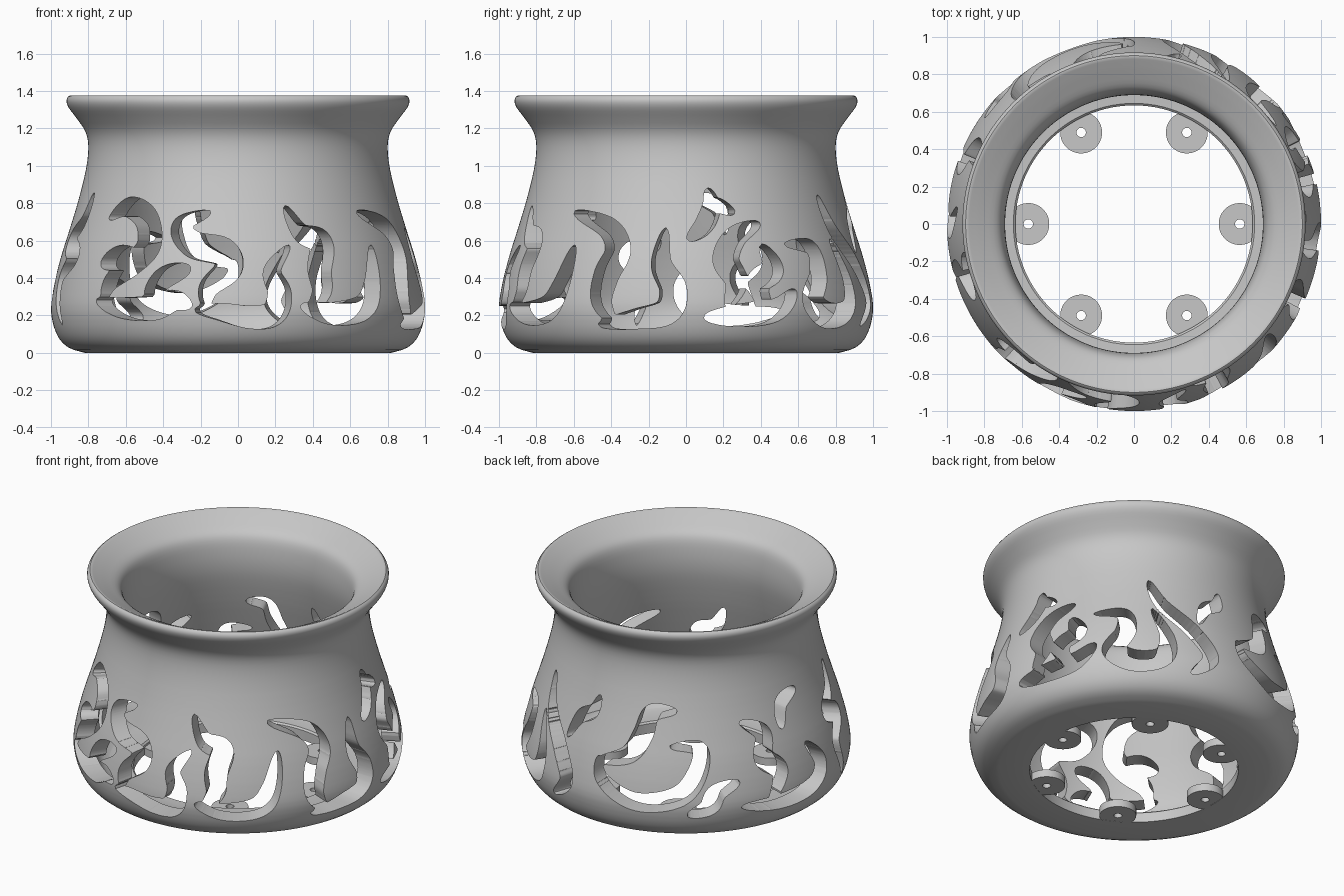
import bpy, bmesh, math
from mathutils import Vector
from mathutils.kdtree import KDTree

default_cube = bpy.data.objects.get("Cube")
if default_cube:
    bpy.data.objects.remove(default_cube, do_unlink=True)

# Single plain material
grey = bpy.data.materials.new("plain_grey")
grey.use_nodes = True
colour = (0.57, 0.57, 0.57, 1)
grey.diffuse_color = colour
grey.node_tree.nodes["Principled BSDF"].inputs["Base Color"].default_value = colour

MEAN_RADIUS = 0.93            # unrolled length per radian
SEGMENTS = 360
SEAM = math.radians(-60)      # angle round from the front where the wall is unrolled
BAND_LOW, BAND_HIGH, BAND_ROWS = 0.09, 0.95, 54


def smooth_path(points, steps):
    """Open Catmull-Rom curve through a few 2D points."""
    pts = [Vector(p) for p in points]
    pts = [pts[0]] + pts + [pts[-1]]
    path = []
    for a, b, c, d in zip(pts, pts[1:], pts[2:], pts[3:]):
        for i in range(steps):
            t = i / steps
            path.append(0.5 * (2 * b + (c - a) * t + (2 * a - 5 * b + 4 * c - d) * t * t
                               + (3 * b - a - 3 * c + d) * t ** 3))
    path.append(pts[-1])
    return path


def around(radius, angle, z):
    return (radius * math.sin(angle), -radius * math.cos(angle), z)


def make_object(name, verts, faces):
    mesh = bpy.data.meshes.new(name)
    mesh.from_pydata(verts, [], faces)
    bm = bmesh.new()
    bm.from_mesh(mesh)
    bmesh.ops.remove_doubles(bm, verts=bm.verts, dist=0.0001)
    bmesh.ops.recalc_face_normals(bm, faces=bm.faces)
    bm.to_mesh(mesh)
    bm.free()
    mesh.materials.append(grey)
    obj = bpy.data.objects.new(name, mesh)
    bpy.context.collection.objects.link(obj)
    bpy.ops.object.select_all(action="DESELECT")
    obj.select_set(True)
    bpy.context.view_layer.objects.active = obj
    bpy.ops.object.shade_smooth_by_angle(angle=math.radians(35))
    return obj


def lathe(verts, faces, profile, segments, closed):
    """Add a (radius, z) profile turned around the z axis."""
    base, n = len(verts), len(profile)
    for s in range(segments):
        verts += [around(r, SEAM + math.tau * s / segments, z) for r, z in profile]
        here, there = base + s * n, base + (s + 1) % segments * n
        for i in range(n if closed else n - 1):
            j = (i + 1) % n
            faces.append((here + i, here + j, there + j, there + i))


# Bowl wall: outside from foot to rim, then inside from rim to floor
wall = smooth_path([
    (.82, 0), (.91, .03), (.97, .1), (1, .22), (.988, .34), (.95, .5), (.9, .66),
    (.852, .82), (.813, .98), (.8, 1.1), (.815, 1.18), (.86, 1.25), (.905, 1.31),
    (.917, 1.35), (.9, 1.375), (.868, 1.363), (.8, 1.328), (.735, 1.29), (.705, 1.245),
    (.692, 1.17), (.69, 1.08), (.703, .98), (.742, .82), (.79, .66), (.84, .5), (.878, .34),
    (.885, .24), (.86, .16), (.81, .1), (.73, .08), (.645, .075)], 3)
crest = max(range(len(wall)), key=lambda i: wall[i].y)
outside, inside = wall[:crest + 1], wall[crest:]


def radius_at(side, z):
    for a, b in zip(side, side[1:]):
        if min(a.y, b.y) <= z <= max(a.y, b.y) and a.y != b.y:
            return a.x + (b.x - a.x) * (z - a.y) / (b.y - a.y)
    return side[-1].x


# Flame openings: strokes of (width, path), going round from the front,
# each path in degrees and hundredths of height
front_left_flame = [
    (.15, [(-51, 72), (-43, 78), (-34, 72), (-31, 58), (-36, 48), (-44, 38), (-46, 28)]),
    (.13, [(-49, 28), (-39, 24), (-27, 24), (-20, 28), (-15, 25)]),
    (.12, [(-29, 30), (-24, 40), (-16, 45)]),
    (.13, [(-49, 48), (-42, 51), (-33, 50)]),
]
front_flame = [
    (.15, [(-10, 75), (-20, 68), (-15, 58), (-5, 54), (-3, 45), (-9, 35), (-10, 25)]),
    (.13, [(-13, 23), (-6, 22), (4, 19), (11, 21), (13, 32), (11, 44), (17, 57)]),
]
front_right_flame = [
    (.14, [(17, 78), (22, 64), (29, 59), (27, 45), (27, 33), (23, 24)]),
    (.14, [(20, 25), (30, 21), (42, 24), (47, 36), (50, 57)]),
]
right_flame = [
    (.15, [(47, 75), (62, 67), (67, 55), (64, 42), (63, 28), (67, 16)]),
    (.14, [(62, 15), (74, 18), (84, 22), (86, 34), (82, 48), (83, 66)]),
]
right_back_flame = [
    (.11, [(98, 87), (99, 78), (96, 68), (91, 61)]),
    (.08, [(97, 78), (101, 79), (107, 75)]),
    (.14, [(116, 69), (107, 62), (103, 50), (106, 38), (103, 25)]),
    (.13, [(96, 19), (107, 20), (119, 23), (126, 33)]),
    (.13, [(116, 24), (113, 37), (119, 45), (116, 57)]),
]
back_right_flame = [
    (.14, [(125, 58), (136, 56), (137, 42), (133, 28), (140, 20), (150, 23), (152, 38), (147, 60)]),
    (.12, [(146, 84), (151, 65), (162, 46), (168, 28), (161, 15)]),
    (.09, [(177, 84), (175, 74), (169, 68), (165, 54)]),
]
back_flame = [
    (.13, [(211, 82), (201, 80), (198, 67), (193, 54), (181, 47)]),
    (.13, [(181, 49), (184, 36), (197, 26), (212, 31), (219, 45), (220, 60), (209, 61)]),
    (.12, [(216, 19), (223, 24), (226, 33), (234, 38)]),
]
left_flame = [
    (.13, [(237, 73), (246, 64), (245, 50), (251, 39), (246, 22)]),
    (.13, [(235, 22), (251, 20), (266, 23), (271, 35), (265, 50)]),
    (.10, [(255, 64), (257, 78), (266, 83)]),
    (.12, [(294, 85), (291, 70), (283, 59), (292, 52), (284, 39), (288, 15)]),
]

# Each stroke becomes a chain of discs that taper towards both ends
discs = []
for group in (front_left_flame, front_flame, front_right_flame, right_flame,
              right_back_flame, back_right_flame, back_flame, left_flame):
    for width, points in group:
        path = smooth_path([(math.radians(a) * MEAN_RADIUS, z / 100) for a, z in points], 16)
        for i, p in enumerate(path):
            taper = max(0.12, math.sin(math.pi * i / (len(path) - 1)) ** 0.55)
            discs.append((p, width / 2 * taper))
tree = KDTree(len(discs))
for i, (p, half) in enumerate(discs):
    tree.insert((p.x, p.y, 0), i)
tree.balance()


def openness(x, z):
    """Positive inside a flame opening, negative in the solid wall."""
    return max((discs[i][1] - distance for _, i, distance in tree.find_range((x, z, 0), 0.11)),
               default=-0.1)


# Unrolled wall as an even grid
left_end, right_end = (MEAN_RADIUS * (SEAM + turn) for turn in (0, math.tau))
flat = [Vector((left_end + (right_end - left_end) * column / SEGMENTS,
                BAND_LOW + (BAND_HIGH - BAND_LOW) * row / BAND_ROWS))
        for column in range(SEGMENTS + 1) for row in range(BAND_ROWS + 1)]
field = [openness(p.x, p.y) for p in flat]
crossings = {}


def crossing(a, b):
    """Point on a grid edge where the opening begins."""
    key = (min(a, b), max(a, b))
    if key not in crossings:
        a, b = key
        t = min(0.95, max(0.05, field[a] / (field[a] - field[b])))
        crossings[key] = len(flat)
        flat.append(flat[a].lerp(flat[b], t))
    return crossings[key]


def clip(corners):
    """Solid part of one grid cell or triangle."""
    solid = []
    for a, b in zip(corners, corners[1:] + corners[:1]):
        if field[a] <= 0:
            solid.append(a)
        if (field[a] <= 0) != (field[b] <= 0):
            solid.append(crossing(a, b))
    return solid


kept = []
for column in range(SEGMENTS):
    for row in range(BAND_ROWS):
        a = column * (BAND_ROWS + 1) + row
        b = a + BAND_ROWS + 1
        cell = [a, b, b + 1, a + 1]
        if all(field[i] <= 0 for i in cell):
            kept.append(cell)
        else:
            kept += [part for part in (clip(cell[:3]), clip([a, b + 1, a + 1])) if part]

# Pierced band: outer skin, inner skin and the cut edges between them
count = len(flat)
verts = [around(radius_at(side, p.y), p.x / MEAN_RADIUS, p.y)
         for side in (outside, inside) for p in flat]
faces = kept + [[count + i for i in reversed(part)] for part in kept]
uses = {}
for part in kept:
    for a, b in zip(part, part[1:] + part[:1]):
        uses.setdefault(frozenset((a, b)), []).append((a, b))
for pairs in uses.values():
    a, b = pairs[0]
    middle = (flat[a] + flat[b]) / 2
    clear = min(middle.x - left_end, right_end - middle.x, middle.y - BAND_LOW, BAND_HIGH - middle.y)
    if len(pairs) == 1 and clear > 0.0005:
        faces.append((b, a, count + a, count + b))

# Flared neck and rim above the band, foot and floor below it
low_out, low_in = radius_at(outside, BAND_LOW), radius_at(inside, BAND_LOW)
high_out, high_in = radius_at(outside, BAND_HIGH), radius_at(inside, BAND_HIGH)
neck = [(high_out, BAND_HIGH)] + [tuple(p) for p in wall if p.y > BAND_HIGH] + [(high_in, BAND_HIGH)]
foot = ([(low_in, BAND_LOW)] + [tuple(p) for p in inside if p.y < BAND_LOW] + [(.634, .065), (.634, 0)]
        + [tuple(p) for p in outside if p.y < BAND_LOW] + [(low_out, BAND_LOW)])
lathe(verts, faces, neck, SEGMENTS, False)
lathe(verts, faces, foot, SEGMENTS, False)
make_object("burner_body", verts, faces)

# Six drilled mounting tabs around the open base
for i in range(6):
    angle = math.tau * i / 6
    verts, faces = [], []
    lathe(verts, faces, [(.025, 0), (.112, 0), (.112, .05), (.025, .05)], 40, True)
    tab = make_object("mounting_tab", verts, faces)
    tab.location = (.565 * math.cos(angle), .565 * math.sin(angle), .001)
